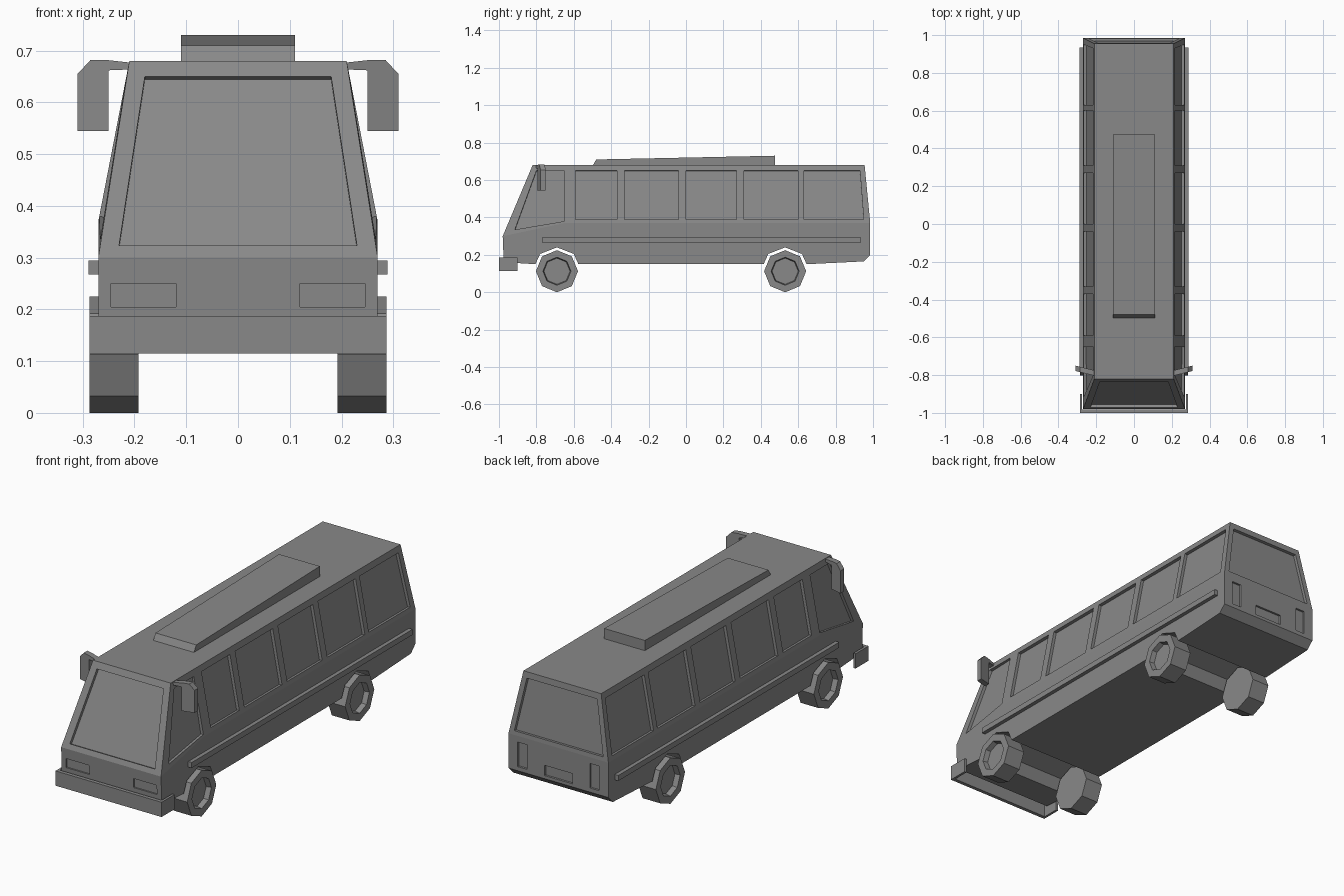
import bpy, bmesh, math
from mathutils import Vector

cube = bpy.data.objects.get("Cube")
if cube:
    bpy.data.objects.remove(cube, do_unlink=True)

grey = bpy.data.materials.new("plain grey")
grey.use_nodes = True
colour = (0.25, 0.25, 0.25, 1)
grey.diffuse_color = colour
grey.node_tree.nodes["Principled BSDF"].inputs["Base Color"].default_value = colour


def finish(bm, name):
    bmesh.ops.recalc_face_normals(bm, faces=bm.faces)
    mesh = bpy.data.meshes.new(name)
    bm.to_mesh(mesh)
    bm.free()
    mesh.materials.append(grey)
    obj = bpy.data.objects.new(name, mesh)
    bpy.context.collection.objects.link(obj)
    return obj


def prism(bm, a, b):
    """Solid between two matching outlines."""
    va = [bm.verts.new(p) for p in a]
    vb = [bm.verts.new(p) for p in b]
    bm.faces.new(va)
    bm.faces.new(vb[::-1])
    for i in range(len(va)):
        j = (i + 1) % len(va)
        bm.faces.new((va[i], va[j], vb[j], vb[i]))


def side_prism(name, outline, x0, x1):
    bm = bmesh.new()
    prism(bm, [(x0, y, z) for y, z in outline], [(x1, y, z) for y, z in outline])
    return finish(bm, name)


# Body shell: lower side outline with wheel arches, tapering to a narrow roof
AXLES = (-0.69, 0.53)
W, ROOF_W, BELT, ROOF = 0.27, 0.21, 0.37, 0.68
lower = [(-0.98, 0.30), (-0.975, 0.175), (-0.96, 0.16)]
for y in AXLES:
    lower += [(y - 0.115, 0.15), (y - 0.09, 0.205), (y, 0.24), (y + 0.09, 0.205), (y + 0.115, 0.15)]
lower += [(0.95, 0.165), (0.985, 0.20), (0.985, BELT), (-0.65, BELT)]
bm = bmesh.new()
sides = []
for s in (1, -1):
    low = [bm.verts.new((s * W, y, z)) for y, z in lower]
    front_top = bm.verts.new((s * ROOF_W, -0.82, ROOF))
    rear_top = bm.verts.new((s * ROOF_W, 0.955, ROOF))
    bm.faces.new(low)
    bm.faces.new((low[0], low[-1], front_top))
    bm.faces.new((low[-1], low[-2], rear_top, front_top))
    sides.append(low[:-1] + [rear_top, front_top])
for i in range(len(sides[0])):
    a, b = sides
    j = (i + 1) % len(a)
    bm.faces.new((a[i], a[j], b[j], b[i]))
body = finish(bm, "body")

# Recesses: windows, lamps and number plate panel
cut = bmesh.new()


def recess(points, depth=0.015):
    p = [Vector(q) for q in points]
    n = (p[1] - p[0]).cross(p[2] - p[0]).normalized()
    if n.dot(sum(p, Vector()) / len(p) - Vector((0, 0, 0.4))) < 0:
        n = -n
    prism(cut, [q - n * depth for q in p], [q + n * 0.03 for q in p])


def side_x(z):
    return W - (W - ROOF_W) * (z - BELT) / (ROOF - BELT)


def cab_x(y, z):
    return W + 0.0368 * (y + 0.65) - 0.1734 * (z - BELT)


def front_y(z):
    return -0.98 + 0.16 * (z - 0.30) / 0.38


def rear_y(z):
    return 0.985 - 0.03 * max(0, z - BELT) / (ROOF - BELT)


LOW, HIGH = 0.39, 0.65
for s in (1, -1):
    for y0, y1 in ((-0.59, -0.37), (-0.33, -0.04), (0, 0.27), (0.31, 0.6), (0.63, 0.94)):
        lean = 0.02 if y1 > 0.9 else 0
        recess([(s * side_x(z), y, z) for y, z in
                ((y0, LOW), (y1 + lean / 2, LOW), (y1 - lean / 2, HIGH), (y0, HIGH))])
    recess([(s * cab_x(y, z), y, z) for y, z in
            ((-0.915, 0.335), (-0.65, 0.38), (-0.65, HIGH), (-0.8, HIGH))])
    # headlamps and tail lamps
    recess([(s * x, -0.979, z) for x, z in ((0.12, 0.205), (0.245, 0.205), (0.245, 0.25), (0.12, 0.25))], 0.01)
    recess([(s * x, 0.985, z) for x, z in ((0.17, 0.22), (0.22, 0.22), (0.22, 0.34), (0.17, 0.34))], 0.01)
recess([(x, front_y(z), z) for x, z in ((-0.23, 0.323), (0.23, 0.323), (0.18, HIGH), (-0.18, HIGH))])
recess([(x, rear_y(z), z) for x, z in ((-0.24, LOW), (0.24, LOW), (0.19, HIGH), (-0.19, HIGH))])
recess([(x, 0.985, z) for x, z in ((-0.075, 0.215), (0.075, 0.215), (0.075, 0.265), (-0.075, 0.265))], 0.01)
cutter = finish(cut, "recess_cutter")
cutter.hide_render = True
mod = body.modifiers.new("recesses", 'BOOLEAN')
mod.object = cutter
mod.operation = 'DIFFERENCE'
mod.solver = 'EXACT'
bpy.context.view_layer.objects.active = body
bpy.ops.object.modifier_apply(modifier=mod.name)
bpy.data.objects.remove(cutter, do_unlink=True)

# Roof unit
side_prism("roof_unit", [(-0.5, 0.675), (-0.48, 0.71), (0.475, 0.73), (0.475, 0.675)], -0.11, 0.11)

# Wrap-around front bumper
bm = bmesh.new()
u = [(-0.287, -0.9), (-0.287, -1), (0.287, -1), (0.287, -0.9),
     (0.275, -0.9), (0.275, -0.982), (-0.275, -0.982), (-0.275, -0.9)]
prism(bm, [(x, y, 0.115) for x, y in u], [(x, y, 0.187) for x, y in u])
finish(bm, "front_bumper")

# Side parts
mirror_outline = [(0.2, 0.676), (0.255, 0.682), (0.285, 0.682), (0.31, 0.655),
                  (0.31, 0.545), (0.25, 0.545), (0.25, 0.662), (0.2, 0.664)]
for s, side in ((1, "left"), (-1, "right")):
    side_prism(side + "_trim", [(-0.77, 0.267), (0.935, 0.267), (0.935, 0.294), (-0.77, 0.294)],
               s * 0.265, s * 0.289)

    # Door mirror, angled slightly backwards
    bm = bmesh.new()
    prism(bm, *[[(s * x, y + 0.25 * (x - 0.21), z) for x, z in mirror_outline] for y in (-0.803, -0.775)])
    finish(bm, side + "_mirror")

    # Eight-sided wheels with a sunken hub
    for axle, end in zip(AXLES, ("front", "rear")):
        bm = bmesh.new()
        rings = []
        for r, x in ((0.1125, 0.192), (0.1125, 0.287), (0.075, 0.287), (0.07, 0.262)):
            rings.append([bm.verts.new((s * x, axle + r * math.sin(k * math.pi / 4),
                                        0.1125 + r * math.cos(k * math.pi / 4))) for k in range(8)])
        for a, b in zip(rings, rings[1:]):
            for k in range(8):
                j = (k + 1) % 8
                bm.faces.new((a[k], a[j], b[j], b[k]))
        bm.faces.new(rings[0])
        bm.faces.new(rings[-1])
        finish(bm, f"{side}_{end}_wheel")
